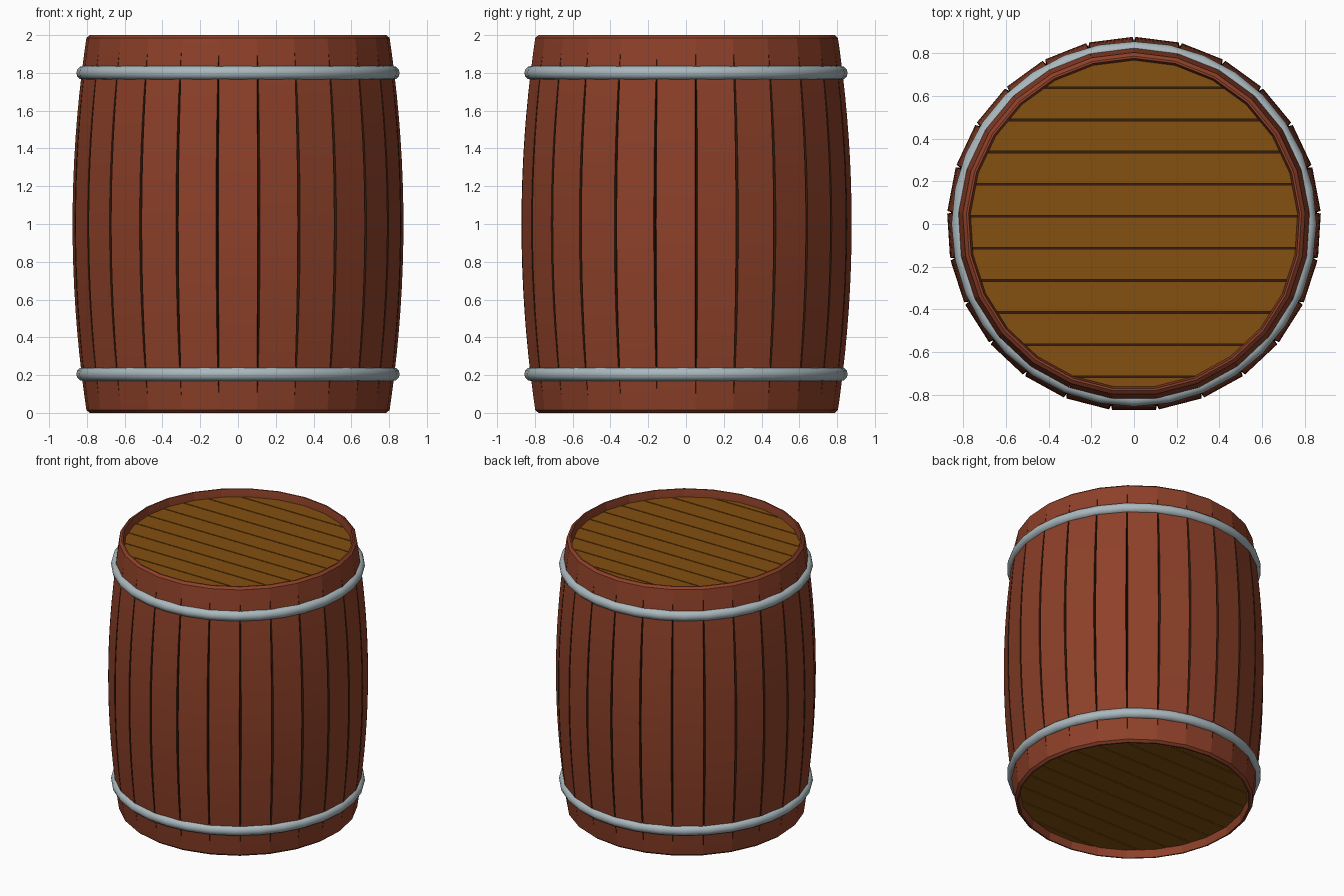
import bpy, bmesh
from math import cos, sin, pi, radians, sqrt
from mathutils import Vector

cube = bpy.data.objects.get("Cube")
if cube:
    bpy.data.objects.remove(cube, do_unlink=True)

STAVES = 25
STEP = 2 * pi / STAVES
START = -pi / 2 - STEP / 2      # one stave is centred on the front


def material(name, color, metallic=0.0):
    m = bpy.data.materials.new(name)
    m.use_nodes = True
    m.diffuse_color = (*color, 1)
    bsdf = m.node_tree.nodes["Principled BSDF"]
    bsdf.inputs["Base Color"].default_value = (*color, 1)
    bsdf.inputs["Roughness"].default_value = 0.7
    return m


red_wood = material("red_brown_wood", (0.27, 0.052, 0.022))
lid_wood = material("golden_brown_wood", (0.23, 0.080, 0.005))
dark_gap = material("dark_gap", (0.035, 0.012, 0.004))
steel = material("grey_steel", (0.40, 0.48, 0.51))


def finish(bm, name, mats, angle):
    bmesh.ops.remove_doubles(bm, verts=bm.verts, dist=1e-5)
    bmesh.ops.recalc_face_normals(bm, faces=bm.faces)
    mesh = bpy.data.meshes.new(name)
    bm.to_mesh(mesh)
    bm.free()
    for m in mats:
        mesh.materials.append(m)
    ob = bpy.data.objects.new(name, mesh)
    bpy.context.collection.objects.link(ob)
    bpy.ops.object.select_all(action='DESELECT')
    ob.select_set(True)
    bpy.context.view_layer.objects.active = ob
    bpy.ops.object.shade_smooth_by_angle(angle=radians(angle))
    return ob


def corner(i, r, z):
    a = START + i * STEP
    return Vector((r * cos(a), r * sin(a), z))


# Barrel wall: bulging outside with tapering grooves, thin rims, straight inside
def bulge(z):
    return 0.878 - 0.076 * (z - 1) ** 2


def groove(z):
    return sqrt(max(0, 1 - ((z - 1) / 0.91) ** 2))


heights = [0.015, 0.09] + [0.09 + 1.82 * k / 16 for k in range(1, 16)] + [1.91, 1.985]
rings = [(0.0, 0.787, 0.0)]
rings += [(z, bulge(z), groove(z)) for z in heights]
rings += [(2.0, 0.787, 0.0), (2.0, 0.777, 0.0), (1.945, 0.768, 0.0),
          (0.055, 0.768, 0.0), (0.0, 0.777, 0.0)]

bm = bmesh.new()
grid = []
for z, r, t in rings:
    row = []
    for i in range(STAVES):
        a, b = corner(i, r, z), corner(i + 1, r, z)
        side = (b - a).normalized() * 0.007 * t
        row += [corner(i, r - 0.022 * t, z), a + side, b - side]
    grid.append([bm.verts.new(p) for p in row])
count = 3 * STAVES
for j, row in enumerate(grid):
    k = (j + 1) % len(grid)
    for i in range(count):
        n = (i + 1) % count
        f = bm.faces.new((row[i], row[n], grid[k][n], grid[k][i]))
        f.material_index = 0 if i % 3 == 1 else 1
finish(bm, "barrel_staves", [red_wood, dark_gap], 12)


# Lids: parallel planks cut from a disc, over a dark backing
def disc(bm, r, z):
    return bm.faces.new([bm.verts.new(corner(i, r, z)) for i in range(STAVES)])


def extrude_down(bm, face, depth):
    new = bmesh.ops.extrude_face_region(bm, geom=[face], use_keep_orig=True)
    verts = [v for v in new["geom"] if isinstance(v, bmesh.types.BMVert)]
    bmesh.ops.translate(bm, verts=verts, vec=(0, 0, depth))


def lid(name, z, inward):
    pitch, first, gap = 0.1505, -0.716, 0.004
    for p in range(-1, 10):
        low = first + p * pitch + gap
        high = first + (p + 1) * pitch - gap
        bm = bmesh.new()
        disc(bm, 0.772, z)
        for y, direction in ((low, -1), (high, 1)):
            bmesh.ops.bisect_plane(bm, geom=bm.verts[:] + bm.edges[:] + bm.faces[:],
                                   plane_co=(0, y, z), plane_no=(0, direction, 0),
                                   clear_outer=True)
        if bm.faces:
            extrude_down(bm, bm.faces[:][0], 0.03 * inward)
            finish(bm, f"{name}_plank_{p + 2}", [lid_wood], 20)
        else:
            bm.free()
    bm = bmesh.new()
    extrude_down(bm, disc(bm, 0.77, z + 0.012 * inward), 0.03 * inward)
    finish(bm, name + "_backing", [dark_gap], 20)


lid("top_lid", 1.945, -1)
lid("bottom_lid", 0.055, 1)

# Steel hoops
for name, z in (("lower_hoop", 0.205), ("upper_hoop", 1.80)):
    bpy.ops.mesh.primitive_torus_add(major_radius=0.819, minor_radius=0.037,
                                     major_segments=32, minor_segments=12,
                                     location=(0, 0, z))
    hoop = bpy.context.object
    hoop.name = name
    hoop.data.materials.append(steel)
    bpy.ops.object.shade_smooth_by_angle(angle=radians(40))
